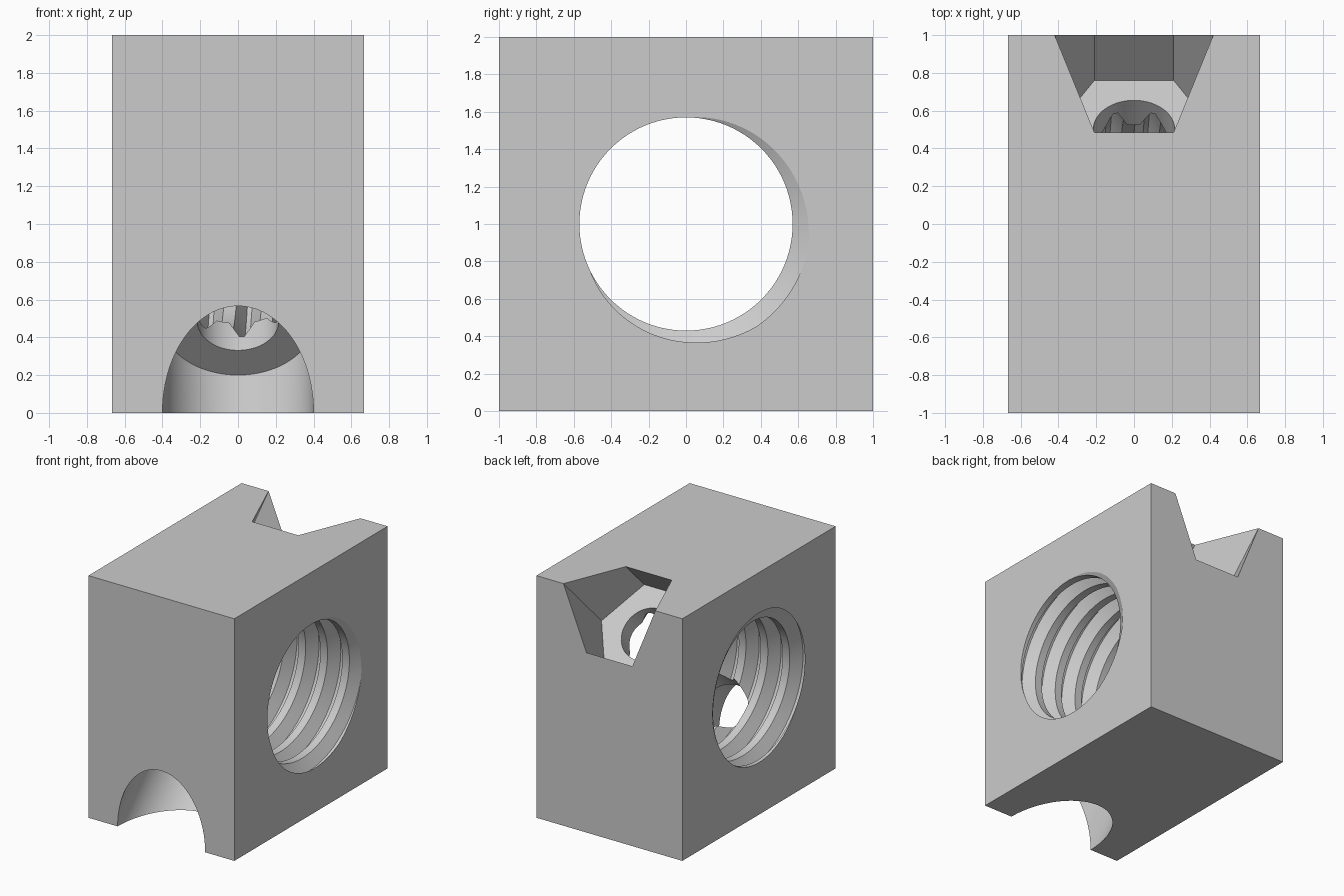
import bpy, bmesh
from math import pi, cos, sin, radians, sqrt
from mathutils import Matrix, Vector

if "Cube" in bpy.data.objects:
    bpy.data.objects.remove(bpy.data.objects["Cube"], do_unlink=True)

WIDTH, SIZE = 4 / 3, 2.0
MID = Vector((0, 0, SIZE / 2))
PITCH, R_MINOR, R_MAJOR = 0.2, 0.57, 0.665
AXIS = Vector((0, 1, 1)).normalized()      # clamping screw runs edge to edge
HALF = sqrt(2)                             # centre to edge along the screw

grey = bpy.data.materials.new("light_grey")
grey.use_nodes = True
colour = (0.6, 0.6, 0.6, 1)
grey.diffuse_color = colour
grey.node_tree.nodes["Principled BSDF"].inputs["Base Color"].default_value = colour


def finish(bm, name):
    bmesh.ops.recalc_face_normals(bm, faces=bm.faces)
    mesh = bpy.data.meshes.new(name)
    bm.to_mesh(mesh)
    bm.free()
    mesh.materials.append(grey)
    obj = bpy.data.objects.new(name, mesh)
    bpy.context.collection.objects.link(obj)
    return obj


def screw_cutter(name, radius, sides, start, end):
    """Prism along the diagonal, between two distances from the centre."""
    bm = bmesh.new()
    bmesh.ops.create_cone(bm, cap_ends=True, segments=sides, radius1=radius,
                          radius2=radius, depth=end - start)
    # keep a corner of the prism on the x axis
    corner = max(bm.verts, key=lambda v: v.co.x).co
    turn = Matrix.Rotation(-Vector((corner.x, corner.y)).angle_signed(Vector((1, 0))), 4, "Z")
    tilt = Matrix.Rotation(radians(-45), 4, "X")
    place = Matrix.Translation(MID + AXIS * (start + end) / 2)
    bm.transform(place @ tilt @ turn)
    return finish(bm, name)


def thread_cutter(name, seg=96, turns=10):
    """Solid with a right-hand thread along x, closed outside the block."""
    flank = (R_MAJOR - R_MINOR) * 0.577
    root = PITCH / 8
    groove = 2 * flank + root
    profile = [(0, R_MINOR), (PITCH - groove, R_MINOR),
               (PITCH - groove + flank, R_MAJOR), (PITCH - flank, R_MAJOR)]
    # the groove is centred at this x where the angle is zero
    x0 = 0.685 + groove / 2 - (turns - 1) * PITCH
    rows = 4 * turns + 1
    bm = bmesh.new()
    grid = []
    for i in range(seg):
        a = 2 * pi * i / seg
        column = []
        for j in range(rows):
            dx, r = profile[j % 4]
            x = x0 + PITCH * (j // 4 - 1 + i / seg) + dx
            column.append(bm.verts.new((x, r * cos(a), MID.z + r * sin(a))))
        grid.append(column)
    for i in range(seg):
        shift = 4 if i == seg - 1 else 0
        nxt = grid[(i + 1) % seg]
        for j in range(rows - 1 - shift):
            bm.faces.new((grid[i][j], nxt[j + shift], nxt[j + shift + 1], grid[i][j + 1]))
    # close both ends with fans
    low = bm.verts.new((grid[0][0].co.x, 0, MID.z))
    high = bm.verts.new((grid[-1][-1].co.x, 0, MID.z))
    for e in [e for e in bm.edges if e.is_boundary]:
        apex = low if e.verts[0].co.x < 0 else high
        bm.faces.new((*e.verts, apex))
    return finish(bm, name)


# Block
bm = bmesh.new()
bmesh.ops.create_cube(bm, size=1, matrix=Matrix.Translation(MID) @ Matrix.Diagonal((WIDTH, SIZE, SIZE, 1)))
block = finish(bm, "threaded_block")

# Threaded bore, clearance hole, round counterbore and hexagonal nut pocket
cutters = [
    thread_cutter("thread_cutter"),
    screw_cutter("clearance_cutter", 0.215, 64, -HALF - 0.5, HALF + 0.5),
    screw_cutter("counterbore_cutter", 0.4, 96, -HALF - 0.7, -0.731),
    screw_cutter("nut_pocket_cutter", 0.42, 6, 0.711, HALF + 0.7),
]
bpy.context.view_layer.objects.active = block
for cutter in cutters:
    cutter.hide_render = True
    mod = block.modifiers.new(cutter.name, "BOOLEAN")
    mod.operation, mod.solver, mod.object = "DIFFERENCE", "EXACT", cutter
    bpy.ops.object.modifier_apply(modifier=mod.name)
for cutter in cutters:
    bpy.data.objects.remove(cutter, do_unlink=True)

# Smooth round walls, sharp edges
bpy.ops.object.select_all(action="DESELECT")
block.select_set(True)
bpy.ops.object.shade_smooth_by_angle(angle=radians(25))
